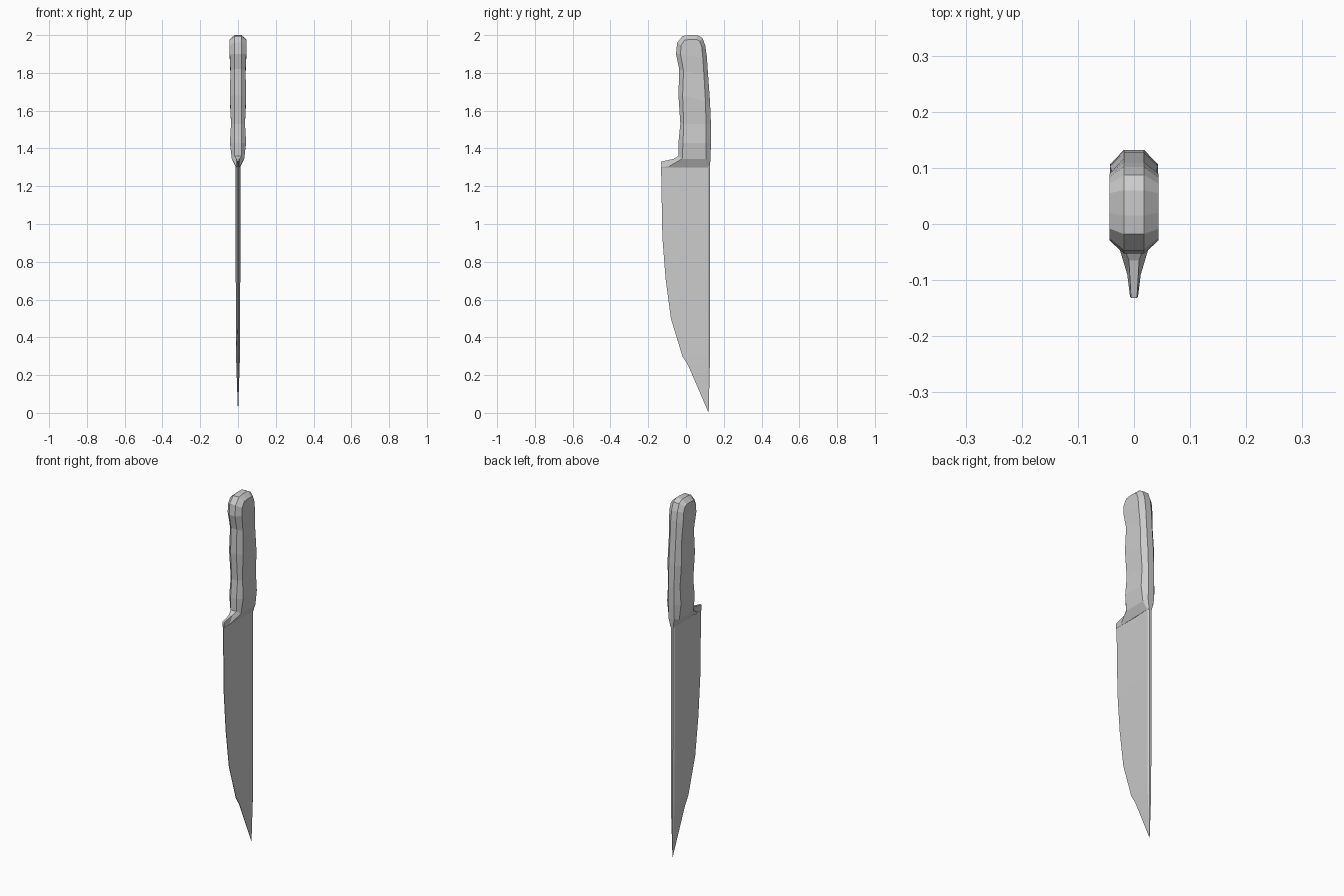
import bpy, bmesh


def finish(name, bm):
    bmesh.ops.remove_doubles(bm, verts=bm.verts, dist=1e-5)
    bmesh.ops.recalc_face_normals(bm, faces=bm.faces)
    mesh = bpy.data.meshes.new(name)
    bm.to_mesh(mesh)
    bm.free()
    obj = bpy.data.objects.new(name, mesh)
    bpy.context.collection.objects.link(obj)
    return obj


def bridge(bm, a, b, closed):
    n = len(a)
    for i in range(n if closed else n - 1):
        j = (i + 1) % n
        bm.faces.new((a[i], a[j], b[j], b[i]))


# Blade: wedge sections lofted from the tip to the heel (z, cutting edge y, half thickness)
stations = [(0.25, 0.012, 0.009), (0.30, -0.019, 0.010), (0.50, -0.08, 0.011),
            (0.71, -0.108, 0.012), (0.93, -0.125, 0.012), (1.305, -0.132, 0.012)]
bm = bmesh.new()
tip = bm.verts.new((0, 0.12, 0))
prev = None
for z, edge, w in stations:
    pts = [(-0.0015, edge), (0.0015, edge), (w, 0.116), (0.5 * w, 0.126),
           (-0.5 * w, 0.126), (-w, 0.116)]
    ring = [bm.verts.new((x, y, z)) for x, y in pts]
    if prev:
        bridge(bm, prev, ring, True)
    else:
        for i in range(6):
            bm.faces.new((tip, ring[i], ring[(i + 1) % 6]))
    prev = ring
bm.faces.new(prev)
finish("blade", bm)

# Handle: outline up the grip side, over the butt and down the back
# (outer y, outer z, side-face y, side-face z, side half width)
outline = [
    (-0.132, 1.33, -0.130, 1.30, 0.007),
    (-0.065, 1.345, -0.09, 1.305, 0.012),
    (-0.040, 1.36, -0.020, 1.345, 0.033),
    (-0.040, 1.43, -0.016, 1.43, 0.043),
    (-0.030, 1.53, -0.012, 1.53, 0.037),
    (-0.040, 1.68, -0.018, 1.68, 0.043),
    (-0.036, 1.82, -0.013, 1.81, 0.040),
    (-0.053, 1.90, -0.029, 1.90, 0.044),
    (-0.047, 1.96, -0.026, 1.945, 0.044),
    (-0.018, 1.995, -0.008, 1.973, 0.044),
    (0.015, 2.00, 0.020, 1.977, 0.044),
    (0.060, 2.00, 0.055, 1.977, 0.044),
    (0.087, 1.985, 0.072, 1.968, 0.044),
    (0.102, 1.945, 0.083, 1.94, 0.044),
    (0.110, 1.89, 0.089, 1.88, 0.044),
    (0.117, 1.79, 0.095, 1.79, 0.040),
    (0.127, 1.65, 0.103, 1.65, 0.043),
    (0.132, 1.53, 0.106, 1.53, 0.037),
    (0.132, 1.43, 0.106, 1.43, 0.043),
    (0.130, 1.35, 0.107, 1.345, 0.033),
    (0.127, 1.31, 0.115, 1.305, 0.013),
    (0.126, 1.30, 0.117, 1.30, 0.012),
]
bm = bmesh.new()
loops = []
for side, outer in ((-1, False), (-1, True), (1, True), (1, False)):
    loop = []
    for yo, zo, yi, zi, w in outline:
        if outer:
            loop.append(bm.verts.new((side * min(0.018, 0.75 * w), yo, zo)))
        else:
            loop.append(bm.verts.new((side * w, yi, zi)))
    loops.append(loop)
for a, b in zip(loops, loops[1:]):
    bridge(bm, a, b, False)
# Side faces run across from grip to back; the underside closes the bolster
half = len(outline) // 2
for loop in (loops[0], loops[3]):
    bridge(bm, loop[:half], loop[::-1][:half], False)
bm.faces.new([l[0] for l in loops] + [l[-1] for l in reversed(loops)])
finish("handle", bm)
